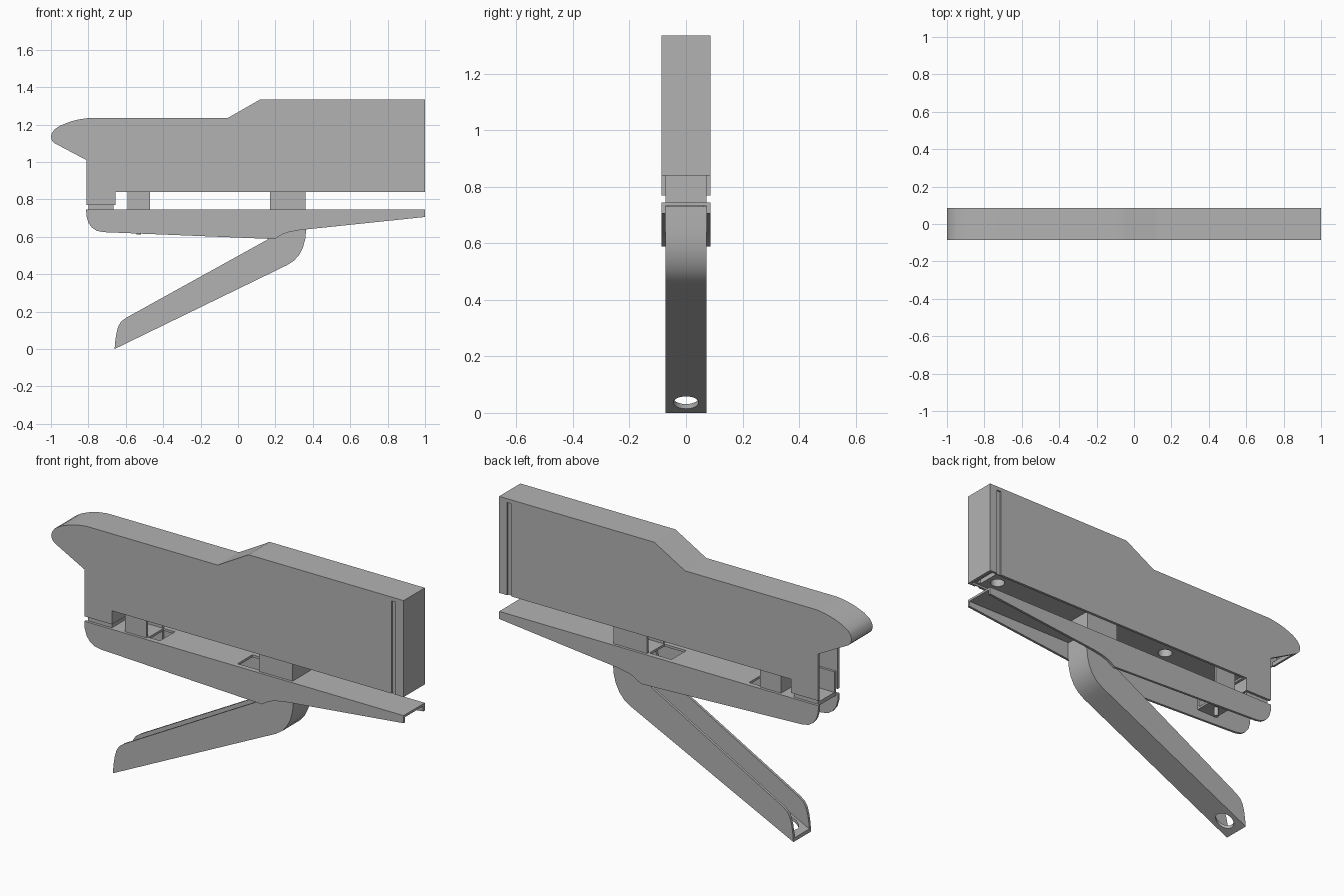
import bpy, bmesh, math

cube = bpy.data.objects.get("Cube")
if cube:
    bpy.data.objects.remove(cube, do_unlink=True)

# Single grey for the whole model
grey = bpy.data.materials.new("plain grey")
grey.use_nodes = True
COL = (0.45, 0.45, 0.45, 1)
grey.diffuse_color = COL
grey.node_tree.nodes["Principled BSDF"].inputs["Base Color"].default_value = COL

W, IN = 0.086, 0.073   # outer and inner half widths


def extrude(name, pts, y0, y1):
    """Extrude an x-z profile along y."""
    bm = bmesh.new()
    face = bm.faces.new([bm.verts.new((x, y0, z)) for x, z in pts])
    out = bmesh.ops.extrude_face_region(bm, geom=[face])
    verts = [v for v in out["geom"] if isinstance(v, bmesh.types.BMVert)]
    bmesh.ops.translate(bm, verts=verts, vec=(0, y1 - y0, 0))
    bmesh.ops.recalc_face_normals(bm, faces=bm.faces[:])
    return finish(name, bm)


def box(name, x0, x1, y0, y1, z0, z1):
    return extrude(name, [(x0, z0), (x1, z0), (x1, z1), (x0, z1)], y0, y1)


def cylinder(name, x, r, z0, z1):
    bm = bmesh.new()
    bmesh.ops.create_cone(bm, cap_ends=True, segments=32, radius1=r, radius2=r, depth=z1 - z0)
    bmesh.ops.translate(bm, verts=bm.verts[:], vec=(x, 0, (z0 + z1) / 2))
    return finish(name, bm)


def finish(name, bm):
    me = bpy.data.meshes.new(name)
    bm.to_mesh(me)
    bm.free()
    me.materials.append(grey)
    ob = bpy.data.objects.new(name, me)
    bpy.context.collection.objects.link(ob)
    return ob


def activate(ob):
    bpy.ops.object.select_all(action='DESELECT')
    ob.select_set(True)
    bpy.context.view_layer.objects.active = ob


def cut(ob, *cutters):
    """Subtract each cutter, then delete it."""
    activate(ob)
    for c in cutters:
        mod = ob.modifiers.new("cut", 'BOOLEAN')
        mod.operation, mod.solver, mod.object = 'DIFFERENCE', 'EXACT', c
        bpy.ops.object.modifier_apply(modifier=mod.name)
        bpy.data.objects.remove(c, do_unlink=True)


# Upper body with rounded nose
body = extrude("upper_body", [
    (-0.81, 0.77), (-0.655, 0.77), (-0.655, 0.84), (1, 0.84), (1, 1.335),
    (0.12, 1.335), (-0.055, 1.235), (-0.80, 1.235), (-0.85, 1.228), (-0.90, 1.215),
    (-0.95, 1.195), (-0.98, 1.175), (-0.995, 1.155), (-1, 1.135), (-0.995, 1.115),
    (-0.98, 1.10), (-0.81, 1.01)], -W, W)
cut(body,
    # open rear and hollow nose
    extrude("rear_cavity", [
        (-0.67, 0.7), (-0.67, 1.21), (-0.80, 1.22), (-0.90, 1.20), (-0.96, 1.17),
        (-0.982, 1.14), (-0.975, 1.12), (-0.955, 1.11), (-0.95, 1.0), (-0.9, 0.7)], -IN, IN),
    # recessed underside with holes and the staple slot
    box("underside_recess", -0.64, 0.985, -IN, IN, 0.7, 0.85),
    cylinder("underside_hole", -0.2, 0.035, 0.7, 0.9),
    cylinder("front_hole", 0.88, 0.035, 0.7, 0.9),
    box("staple_slot", 0.94, 0.965, -0.06, 0.06, 0.7, 0.9),
    # vertical grooves near the front end
    *[box("groove", 0.93, 0.955, min(s * 0.078, s * 0.1), max(s * 0.078, s * 0.1), 0.8, 1.315)
      for s in (-1, 1)])

# Narrow hinge channel under the rear of the body
hinge = box("hinge_channel", -0.80, -0.665, -IN + 0.0005, IN - 0.0005, 0.735, 0.86)
cut(hinge, box("hinge_cavity", -0.9, -0.68, -0.06, 0.06, 0.755, 0.95))

# Lower rail, a channel open underneath
rail = extrude("lower_rail", [
    (-0.812, 0.745), (-0.81, 0.71), (-0.80, 0.675), (-0.78, 0.648), (-0.755, 0.632),
    (-0.72, 0.625), (0.195, 0.588), (0.215, 0.60), (0.24, 0.615), (0.275, 0.626),
    (0.33, 0.636), (1, 0.706), (1, 0.745)], -W, W)
cut(rail,
    extrude("rail_cavity", [(-0.9, 0.4), (1.1, 0.4), (1.1, 0.733), (-0.77, 0.733),
                            (-0.77, 0.9), (-0.9, 0.9)], -IN, IN),
    box("rail_window", 0.04, 0.165, -0.06, 0.06, 0.7, 0.8),
    box("rear_window", -0.465, -0.40, -0.06, 0.06, 0.7, 0.8))

# Posts joining body and rail
post = box("main_post", 0.17, 0.36, -IN + 0.001, IN - 0.001, 0.737, 0.852)
cut(post, box("post_cavity", 0.1, 0.347, -0.06, 0.06, 0.7, 0.95))
rear = box("rear_post", -0.59, -0.47, -IN + 0.001, IN - 0.001, 0.66, 0.852)
cut(rear, box("rear_post_cavity", -0.577, -0.4, -0.06, 0.06, 0.672, 0.95))
pin = cylinder("rear_pin", -0.53, 0.012, 0.612, 0.68)

# Squeeze lever, a channel open on its upper side with a hole at the tip
LW = 0.072
lever = extrude("squeeze_lever", [
    (-0.66, 0.0), (0.22, 0.428), (0.265, 0.45), (0.30, 0.473), (0.328, 0.505),
    (0.348, 0.545), (0.36, 0.59), (0.364, 0.64), (0.364, 0.73), (0.22, 0.73),
    (0.19, 0.603), (-0.60, 0.166), (-0.625, 0.147), (-0.64, 0.122), (-0.65, 0.085),
    (-0.656, 0.045)], -LW, LW)
cut(lever,
    extrude("lever_cavity", [
        (-0.9, -0.1), (0.215, 0.442), (0.258, 0.464), (0.29, 0.484), (0.316, 0.512),
        (0.335, 0.55), (0.346, 0.592), (0.35, 0.64), (0.35, 1), (-0.9, 1)], -0.059, 0.059),
    cylinder("tip_hole", -0.585, 0.045, -0.2, 0.2))

# Smooth curves, keep corners crisp
for ob in (body, hinge, rail, post, rear, pin, lever):
    activate(ob)
    bpy.ops.object.shade_smooth_by_angle(angle=math.radians(28))
